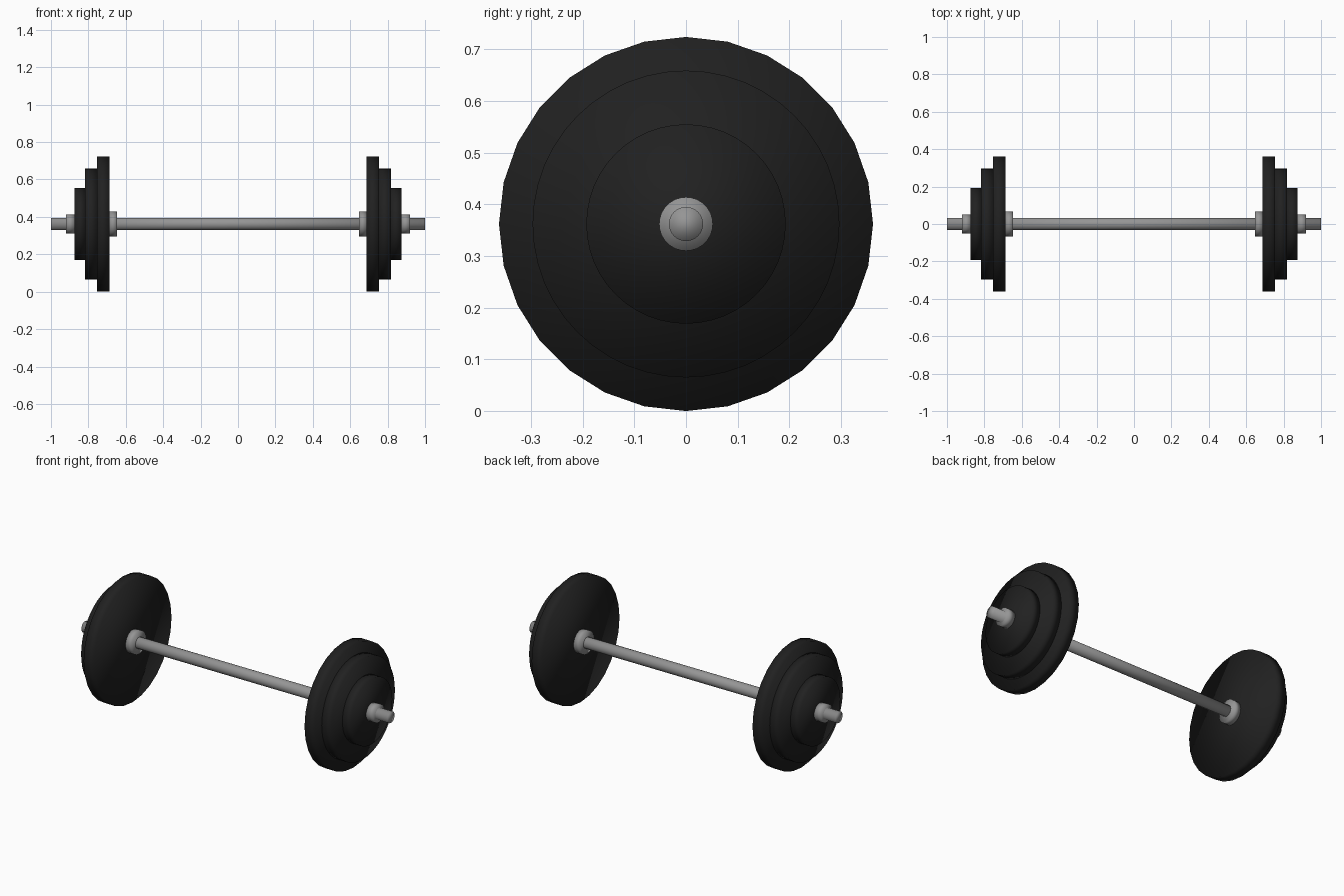
import bpy, math
from mathutils import Matrix

if "Cube" in bpy.data.objects:
    bpy.data.objects.remove(bpy.data.objects["Cube"])

AXIS_Z = 0.362  # height of the bar axis


def material(name, value):
    m = bpy.data.materials.new(name)
    m.diffuse_color = (value, value, value, 1)
    m.use_nodes = True
    m.node_tree.nodes["Principled BSDF"].inputs["Base Color"].default_value = m.diffuse_color
    return m


rubber = material("black rubber", 0.015)
steel = material("grey steel", 0.30)


def disc(name, x0, x1, radius, sides, mat):
    """Smooth cylinder along x, with a vertex at the very top."""
    bpy.ops.mesh.primitive_cylinder_add(vertices=sides, radius=radius, depth=abs(x1 - x0))
    ob = bpy.context.object
    ob.name = name
    ob.data.transform(Matrix.Rotation(math.pi / 2, 4, 'Z') @ Matrix.Rotation(math.pi / 2, 4, 'X'))
    ob.location = ((x0 + x1) / 2, 0, AXIS_Z)
    ob.data.materials.append(mat)
    bpy.ops.object.shade_smooth()
    return ob


# Long bar through everything
disc("bar", -1, 1, 0.033, 32, steel)

# Weights and collars on each end
for side, s in (("left", -1), ("right", 1)):
    disc(side + "_inner_collar", s * 0.647, s * 0.688, 0.067, 32, steel)
    disc(side + "_large_plate", s * 0.688, s * 0.755, 0.362, 28, rubber)
    disc(side + "_medium_plate", s * 0.755, s * 0.817, 0.297, 48, rubber)
    disc(side + "_small_plate", s * 0.817, s * 0.873, 0.193, 48, rubber)
    disc(side + "_outer_collar", s * 0.873, s * 0.92, 0.052, 32, steel)
